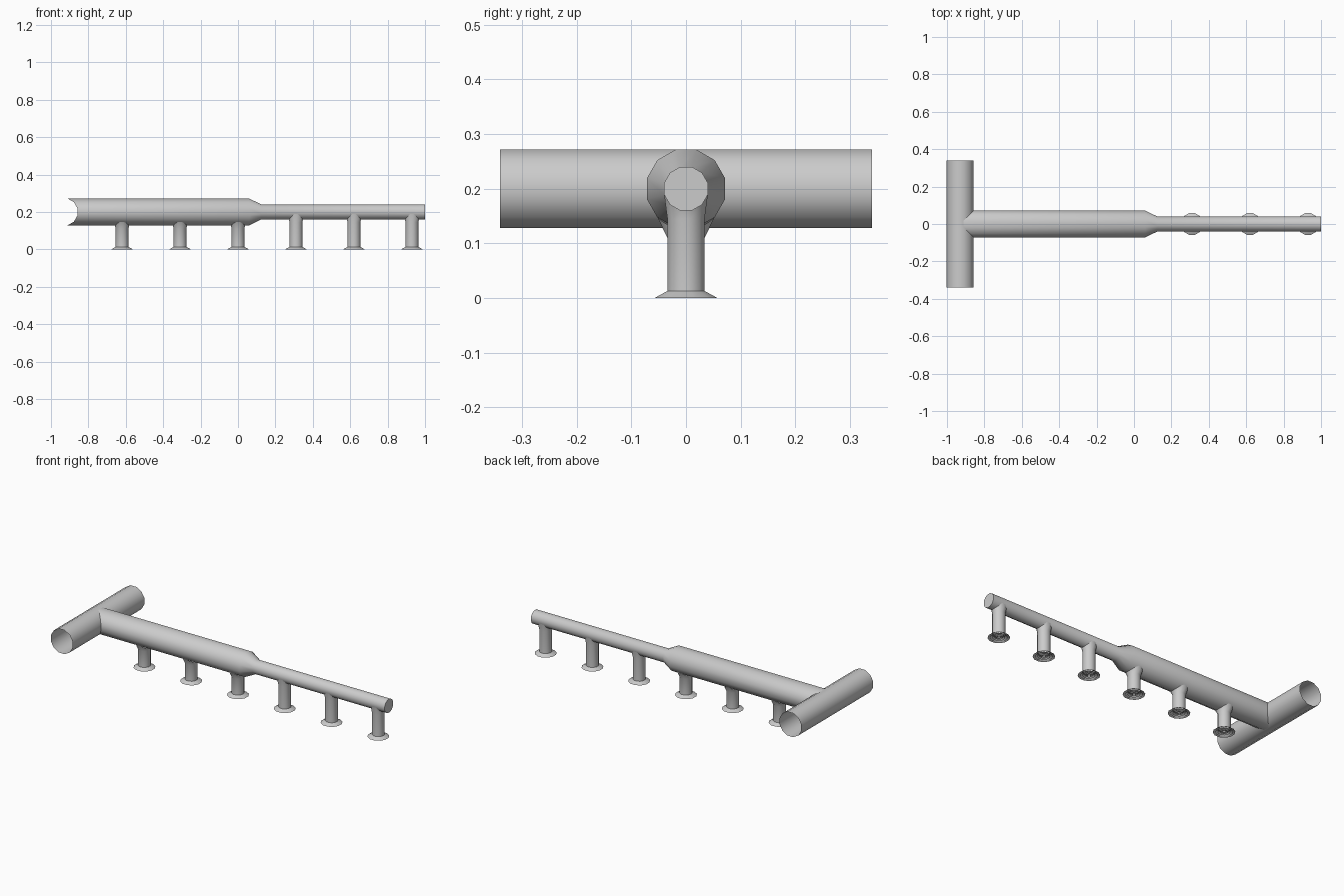
import bpy, bmesh
from math import cos, sin, pi, sqrt, radians

if "Cube" in bpy.data.objects:
    bpy.data.objects.remove(bpy.data.objects["Cube"])

SIDES = 12
K = 1 / cos(pi / SIDES)          # flat radius -> corner radius
ANGLES = [2 * pi * (i + 0.5) / SIDES for i in range(SIDES)]
AXIS_Z = 0.2
HEAD_X = -0.93
R_BIG, R_SMALL, R_LEG, R_FLANGE = 0.0715 * K, 0.04 * K, 0.034 * K, 0.058 * K


def skin(name, groups, cap_last=False):
    """Bridge each group of rings into a tube; all groups form one object."""
    bm = bmesh.new()
    for rings in groups:
        loops = [[bm.verts.new(p) for p in ring] for ring in rings]
        for a, b in zip(loops, loops[1:]):
            for i in range(SIDES):
                j = (i + 1) % SIDES
                bm.faces.new((a[i], a[j], b[j], b[i]))
        if cap_last:
            bm.faces.new(loops[-1])
    bm.normal_update()
    me = bpy.data.meshes.new(name)
    bm.to_mesh(me)
    bm.free()
    ob = bpy.data.objects.new(name, me)
    bpy.context.collection.objects.link(ob)
    bpy.ops.object.select_all(action='DESELECT')
    ob.select_set(True)
    bpy.context.view_layer.objects.active = ob
    bpy.ops.object.shade_smooth_by_angle(angle=radians(40))
    return ob


def ring_x(x, r):
    return [(x, r * cos(a), AXIS_Z + r * sin(a)) for a in ANGLES]


def ring_y(y, r):
    return [(HEAD_X + r * sin(a), y, AXIS_Z + r * cos(a)) for a in ANGLES]


def ring_z(x, z, r):
    return [(x + r * cos(a), r * sin(a), z) for a in ANGLES]


# Open-ended cross duct
skin("cross_duct", [[ring_y(-0.34, R_BIG), ring_y(0.34, R_BIG)]])

# Main duct: mitred onto the cross duct, reduced halfway, capped at the end
mitre = [(HEAD_X + abs(y), y, z) for _, y, z in ring_x(0, R_BIG)]
skin("main_duct", [[mitre, ring_x(0.06, R_BIG), ring_x(0.125, R_SMALL),
                    ring_x(1.0, R_SMALL)]], cap_last=True)


def drop(index, x, r_pipe, half_y, z_flare):
    # Saddle ring that flares the drop onto the underside of the duct
    saddle = []
    for a in ANGLES:
        y = half_y * sin(a) / cos(pi / SIDES)
        z = AXIS_Z - sqrt(max(r_pipe ** 2 - y ** 2, 0))
        saddle.append((x + 1.12 * R_LEG * cos(a), y, z))
    skin(f"drop_{index}", [[ring_z(x, 0, R_FLANGE), ring_z(x, 0.013, R_LEG),
                            ring_z(x, z_flare, R_LEG), saddle]])
    # Nested diffuser cones inside the flange
    cones = [[ring_z(x, 0.0, r), ring_z(x, 0.010, r - 0.013)]
             for r in (0.047, 0.034, 0.021)]
    skin(f"diffuser_{index}", cones, cap_last=False)
    skin(f"diffuser_plate_{index}", [[ring_z(x, 0.002, 0.010),
                                      ring_z(x, 0.010, 0.034)]])


for i in range(6):
    x = -0.62 + 0.31 * i
    if i < 3:
        drop(i + 1, x, R_BIG, 0.052, 0.110)
    else:
        drop(i + 1, x, R_SMALL, 0.040, 0.145)
